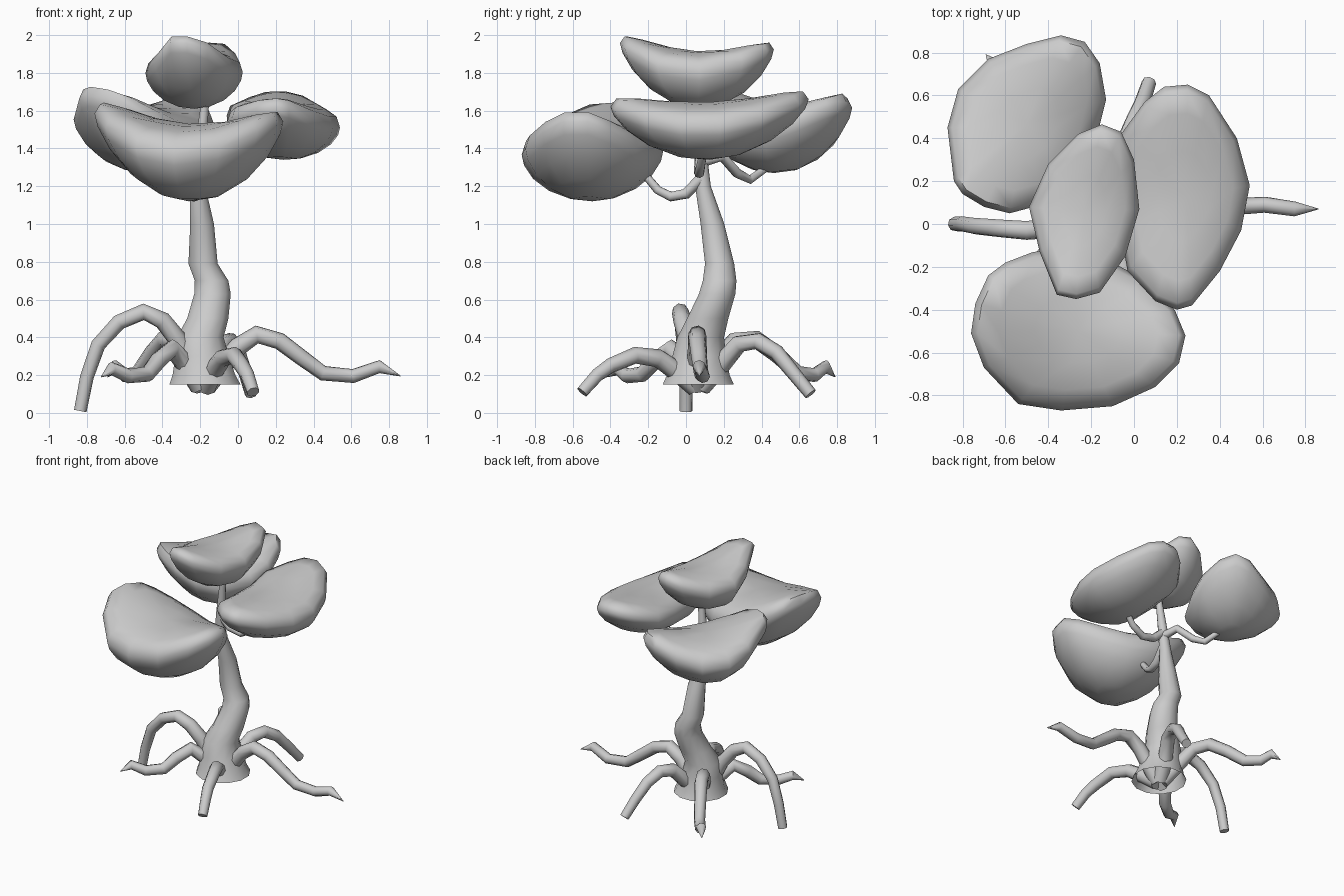
import bpy, bmesh, math
from mathutils import Vector

if "Cube" in bpy.data.objects:
    bpy.data.objects.remove(bpy.data.objects["Cube"])


def finish(name, bm, angle=50):
    bmesh.ops.recalc_face_normals(bm, faces=bm.faces)
    me = bpy.data.meshes.new(name)
    bm.to_mesh(me)
    bm.free()
    ob = bpy.data.objects.new(name, me)
    bpy.context.collection.objects.link(ob)
    bpy.ops.object.select_all(action='DESELECT')
    bpy.context.view_layer.objects.active = ob
    ob.select_set(True)
    bpy.ops.object.shade_smooth_by_angle(angle=math.radians(angle))
    return ob


def bridge(bm, a, b):
    n = len(a)
    for i in range(n):
        bm.faces.new((a[i], a[(i + 1) % n], b[(i + 1) % n], b[i]))


def tube(name, pts, radii, sides=8, level=False, cap_start=True):
    """Sweep a round section along a path; level keeps rings horizontal."""
    bm = bmesh.new()
    pts = [Vector(p) for p in pts]
    side, prev, rings = None, None, []
    for i, p in enumerate(pts):
        t = (pts[min(i + 1, len(pts) - 1)] - pts[max(i - 1, 0)]).normalized()
        if level:
            t = Vector((0, 0, 1))
        if side is None:
            side = t.orthogonal().normalized()
        else:
            side = prev.rotation_difference(t) @ side
        prev = t
        other = t.cross(side)
        ring = []
        for k in range(sides):
            a = 2 * math.pi * k / sides
            ring.append(bm.verts.new(p + radii[i] * (math.cos(a) * side + math.sin(a) * other)))
        if rings:
            bridge(bm, rings[-1], ring)
        rings.append(ring)
    if cap_start:
        bm.faces.new(rings[0])
    bm.faces.new(rings[-1])
    return finish(name, bm)


def pad(name, outline, axis_deg, z0, bend, top, bottom, tilt=(0, 0)):
    """Foliage cushion: rounded outline, both ends of the long axis bent upward."""
    bm = bmesh.new()
    xs, ys = [p[0] for p in outline], [p[1] for p in outline]
    c = Vector(((min(xs) + max(xs)) / 2, (min(ys) + max(ys)) / 2))
    ax = Vector((math.cos(math.radians(axis_deg)), math.sin(math.radians(axis_deg))))
    half = max(abs((Vector(p) - c).dot(ax)) for p in outline)

    def point(d, h):
        u = d.dot(ax) / half
        z = z0 + bend * u * u + tilt[0] * d.x + tilt[1] * d.y + h
        return bm.verts.new((c.x + d.x, c.y + d.y, z))

    rings = []
    for deg in (-72, -52, -33, -15, 0, 20, 42, 66):
        s, r = math.sin(math.radians(deg)), math.cos(math.radians(deg))
        h = top * s ** 0.75 if s > 0 else -bottom * abs(s) ** 1.1
        ring = [point((Vector(p) - c) * r, h) for p in outline]
        if rings:
            bridge(bm, rings[-1], ring)
        rings.append(ring)
    for ring, h in ((rings[0], -bottom), (rings[-1], top)):
        pole = point(Vector((0, 0)), h)
        for i in range(len(ring)):
            bm.faces.new((ring[i], ring[(i + 1) % len(ring)], pole))
    return finish(name, bm, 65)


# Trunk, open at its flared base
trunk = [(-.175, .065, .15, .195), (-.18, .065, .2, .172), (-.19, .07, .3, .147), (-.2, .078, .4, .128),
         (-.16, .115, .5, .113), (-.135, .165, .63, .1), (-.14, .178, .7, .092), (-.185, .178, .79, .08),
         (-.19, .14, 1.0, .065), (-.215, .09, 1.2, .043), (-.2, .075, 1.4, .033), (-.17, .06, 1.68, .02)]
tube("trunk", [p[:3] for p in trunk], [p[3] for p in trunk], 12, True, False)

# Arched roots with blunt ends
blunt = {
    "root_left": [(-.2, .05, .15), (-.27, .03, .28), (-.32, .01, .39), (-.4, -.02, .49), (-.5, -.03, .535),
                  (-.63, -.02, .48), (-.74, -.01, .36), (-.8, 0, .19), (-.835, 0, .01)],
    "root_front": [(-.17, .05, .14), (-.13, -.05, .22), (-.08, -.15, .29), (-.02, -.27, .305),
                   (.02, -.4, .25), (.05, -.47, .2), (.08, -.55, .11)],
    "root_back": [(-.17, .08, .14), (-.13, .19, .26), (-.08, .28, .365), (-.04, .38, .38),
                  (0, .48, .32), (.04, .57, .21), (.07, .66, .1)],
}
for name, pts in blunt.items():
    n = len(pts) - 1
    tube(name, pts, [.056 - .022 * i / n for i in range(n + 1)])

# Creeping roots with pointed, upturned ends
pointed = {
    "root_right": [(-.17, .06, .14), (-.08, .06, .25), (0, .06, .35), (.1, .06, .415), (.22, .06, .38),
                   (.34, .07, .29), (.45, .08, .21), (.61, .09, .195), (.75, .07, .245), (.86, .07, .195)],
    "root_back_left": [(-.19, .08, .14), (-.27, .17, .27), (-.33, .26, .38), (-.39, .37, .39), (-.46, .48, .31),
                       (-.53, .59, .21), (-.6, .68, .2), (-.65, .74, .245), (-.69, .79, .19)],
    "root_front_left": [(-.2, .05, .14), (-.28, .0, .26), (-.35, -.08, .34), (-.42, -.16, .28),
                        (-.48, -.23, .205), (-.58, -.31, .195), (-.67, -.36, .235), (-.725, -.42, .19)],
}
for name, pts in pointed.items():
    n = len(pts) - 1
    tube(name, pts, [.056 - .024 * i / n for i in range(n)] + [.002])

# Thin branches reaching up into the foliage
branches = {
    "branch_front": [(-.2, .08, 1.24), (-.21, .0, 1.16), (-.23, -.08, 1.145), (-.25, -.15, 1.18), (-.26, -.25, 1.3)],
    "branch_back": [(-.2, .08, 1.33), (-.24, .19, 1.36), (-.32, .27, 1.27), (-.37, .34, 1.235), (-.43, .43, 1.3)],
    "branch_right": [(-.2, .08, 1.36), (-.12, .07, 1.29), (-.02, .07, 1.27), (.08, .08, 1.32), (.17, .1, 1.42)],
}
for name, pts in branches.items():
    tube(name, pts, [.031, .029, .027, .024, .02])

# Foliage cushions
pad("foliage_top", [(-.15, .465), (-.06, .43), (0, .3), (.025, .07), (-.04, -.15), (-.16, -.32), (-.27, -.35),
                    (-.36, -.33), (-.44, -.13), (-.49, .08), (-.4, .28), (-.26, .42)],
    77, 1.8, .145, .115, .19, (0, -.05))
pad("foliage_right", [(.25, .65), (.35, .6), (.48, .4), (.54, .18), (.5, -.03), (.4, -.22), (.27, -.38), (.2, -.4),
                      (.1, -.36), (-.03, -.22), (-.06, -.05), (-.055, .2), (-.06, .42), (.05, .57), (.14, .64)],
    88, 1.515, .125, .13, .175, (-.03, .04))
pad("foliage_back", [(-.34, .88), (-.23, .85), (-.16, .75), (-.13, .58), (-.17, .42), (-.3, .2), (-.43, .09),
                     (-.58, .05), (-.7, .08), (-.8, .14), (-.84, .2), (-.87, .45), (-.82, .63), (-.68, .77), (-.5, .84)],
    52, 1.475, .2, .15, .205, (-.07, -.03))
pad("foliage_front", [(-.47, -.13), (-.6, -.18), (-.68, -.24), (-.74, -.37), (-.76, -.51), (-.7, -.67), (-.54, -.84),
                      (-.34, -.87), (-.1, -.85), (.1, -.76), (.21, -.65), (.24, -.52), (.19, -.4), (.05, -.26),
                      (-.1, -.18), (-.29, -.12)],
    -13, 1.37, .2, .16, .25, (-.05, .02))
